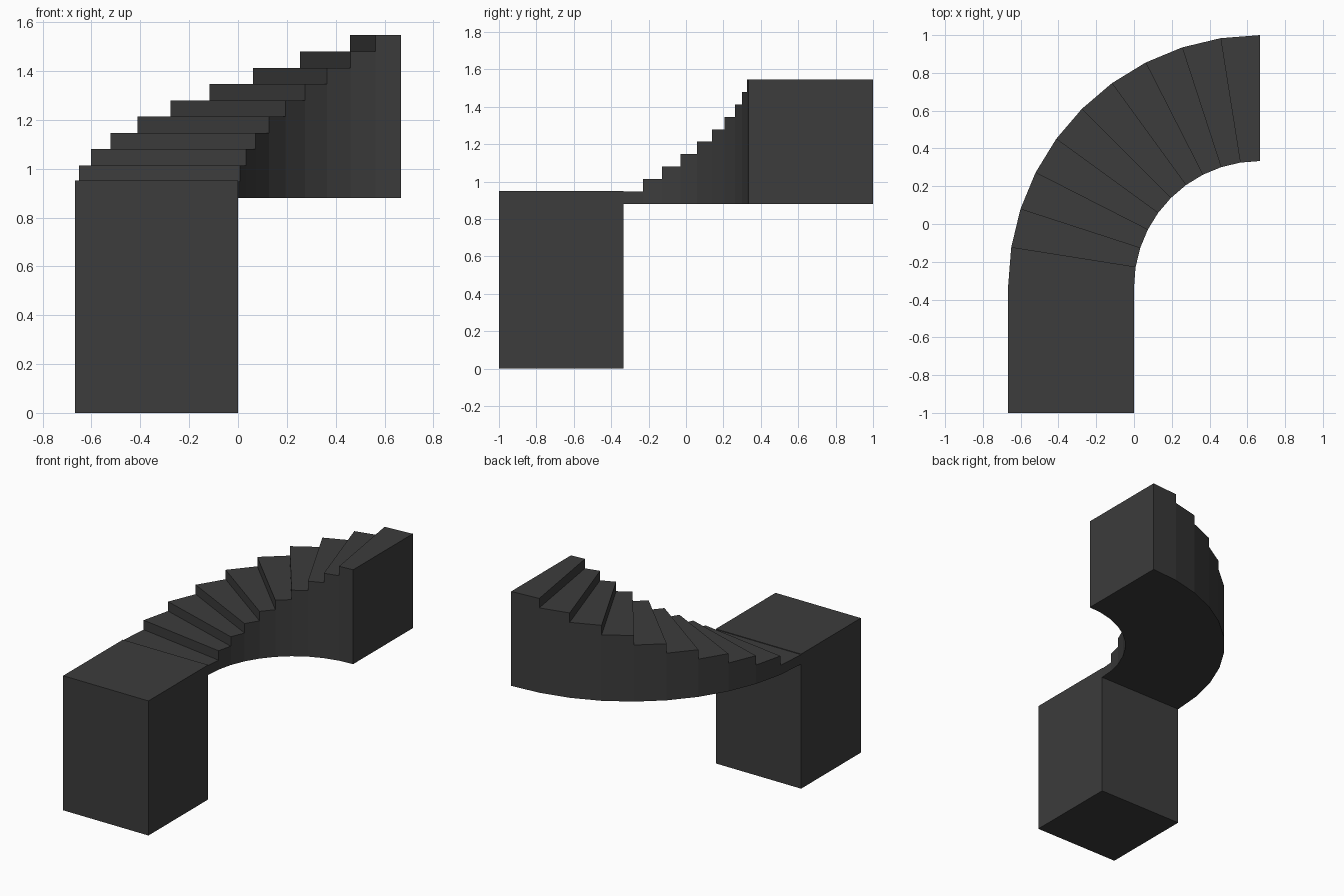
import bpy, bmesh
from math import cos, sin, radians

if "Cube" in bpy.data.objects:
    bpy.data.objects.remove(bpy.data.objects["Cube"])

CX, CY = 2 / 3, -1 / 3            # centre of the turn
R_IN, R_OUT = 2 / 3, 4 / 3
STEPS, RISE, BASE = 10, 2 / 30, 0.88

mat = bpy.data.materials.new("dark_grey")
mat.diffuse_color = (0.045, 0.045, 0.045, 1)
mat.use_nodes = True
mat.node_tree.nodes["Principled BSDF"].inputs["Base Color"].default_value = mat.diffuse_color


def finish(name, bm):
    bmesh.ops.recalc_face_normals(bm, faces=bm.faces)
    mesh = bpy.data.meshes.new(name)
    bm.to_mesh(mesh)
    bm.free()
    mesh.materials.append(mat)
    obj = bpy.data.objects.new(name, mesh)
    bpy.context.collection.objects.link(obj)
    return obj


# Square pedestal at the foot of the stairs
bm = bmesh.new()
bmesh.ops.create_cube(bm, size=1)
bmesh.ops.scale(bm, vec=(2 / 3, 2 / 3, 0.951), verts=bm.verts)
bmesh.ops.translate(bm, vec=(-1 / 3, -2 / 3, 0.4755), verts=bm.verts)
finish("pedestal", bm)

# Quarter-turn flight of wedge steps with a flat underside
bm = bmesh.new()
cache = {}


def vert(i, outer, level):
    key = (i, outer, level)
    if key not in cache:
        a = radians(180 - 90 * i / STEPS)
        r = R_OUT if outer else R_IN
        cache[key] = bm.verts.new((CX + r * cos(a), CY + r * sin(a), BASE + RISE * level))
    return cache[key]


def strip(i, lo, j, hi):
    bm.faces.new([vert(i, 0, lo), vert(i, 1, lo), vert(j, 1, hi), vert(j, 0, hi)])


for i in range(STEPS):
    strip(i, i, i, i + 1)              # riser
    strip(i, i + 1, i + 1, i + 1)      # tread
    strip(i, 0, i + 1, 0)              # underside
    for side in (0, 1):                # inner and outer walls
        wall = [vert(i, side, 0), vert(i + 1, side, 0), vert(i + 1, side, i + 1),
                vert(i, side, i + 1)]
        if i:
            wall.append(vert(i, side, i))
        bm.faces.new(wall)
# End wall at the top of the flight
strip(STEPS, 0, STEPS, STEPS)
finish("curved_stairs", bm)
